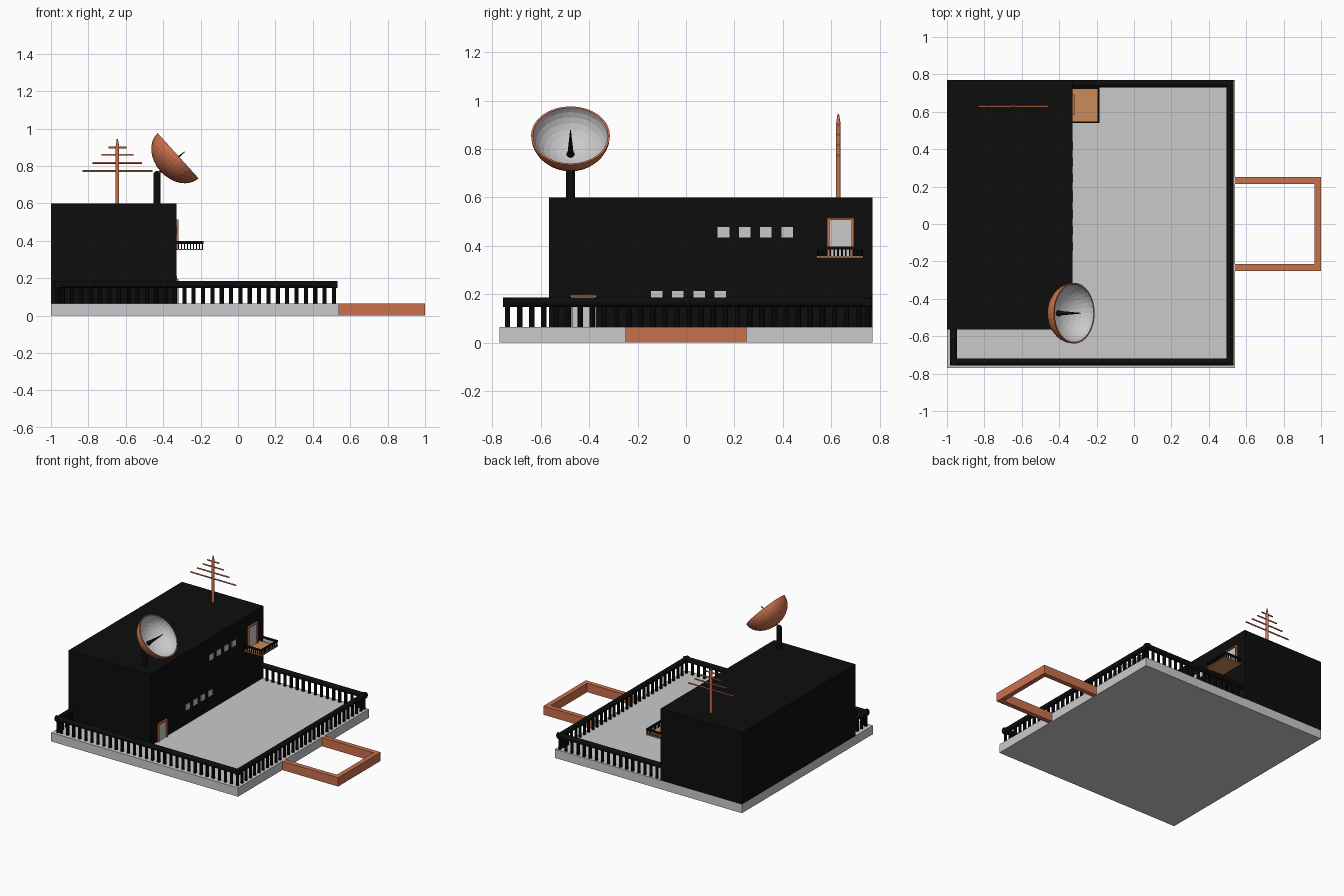
import bpy, bmesh, math
from mathutils import Vector

if "Cube" in bpy.data.objects:
    bpy.data.objects.remove(bpy.data.objects["Cube"], do_unlink=True)


def material(name, rgb):
    m = bpy.data.materials.new(name)
    m.use_nodes = True
    m.diffuse_color = (*rgb, 1)
    m.node_tree.nodes["Principled BSDF"].inputs["Base Color"].default_value = (*rgb, 1)
    return m


GREY = material("light grey", (0.59, 0.59, 0.59))
BLACK = material("black", (0.004, 0.004, 0.004))
RUST = material("terracotta", (0.59, 0.165, 0.075))
TAN = material("tan wood", (0.59, 0.26, 0.10))


def finish(name, bm, *mats):
    mesh = bpy.data.meshes.new(name)
    bm.normal_update()
    bm.to_mesh(mesh)
    bm.free()
    for m in mats:
        mesh.materials.append(m)
    obj = bpy.data.objects.new(name, mesh)
    bpy.context.collection.objects.link(obj)
    return obj


def add_box(bm, lo, hi):
    lo, hi = Vector(lo), Vector(hi)
    verts = bmesh.ops.create_cube(bm, size=1)["verts"]
    for v in verts:
        v.co = (lo + hi) / 2 + v.co * (hi - lo)


def add_rod(bm, a, b, r1, r2=None, sides=12):
    a, b = Vector(a), Vector(b)
    verts = bmesh.ops.create_cone(bm, cap_ends=True, segments=sides, radius1=r1,
                                  radius2=r1 if r2 is None else r2,
                                  depth=(b - a).length)["verts"]
    turn = Vector((0, 0, 1)).rotation_difference(b - a)
    for v in verts:
        v.co = (a + b) / 2 + turn @ v.co


def box(name, lo, hi, mat):
    bm = bmesh.new()
    add_box(bm, lo, hi)
    return finish(name, bm, mat)


def rod(name, a, b, mat, r1, r2=None):
    bm = bmesh.new()
    add_rod(bm, a, b, r1, r2)
    return finish(name, bm, mat)


def ball(name, centre, radius, mat):
    bm = bmesh.new()
    for v in bmesh.ops.create_uvsphere(bm, u_segments=12, v_segments=8, radius=radius)["verts"]:
        v.co += Vector(centre)
    finish(name, bm, mat)


# Ground slab and main block
FLOOR, WALL, ROOF = 0.065, -0.33, 0.6
box("terrace_slab", (-1, -0.77, 0), (0.54, 0.77, FLOOR), GREY)
box("house_block", (-1, -0.565, FLOOR), (WALL, 0.77, ROOF), BLACK)

# Open frame on the left side of the slab
bm = bmesh.new()
for s in (-1, 1):
    add_box(bm, (0.54, s * 0.25 - 0.0175 - s * 0.0175, 0), (1, s * 0.25 + 0.0175 - s * 0.0175, FLOOR))
add_box(bm, (0.965, -0.215, 0), (1, 0.215, FLOOR))
finish("side_frame", bm, RUST)


# Terrace balustrade
def balustrade(name, a, b):
    a, b = Vector((*a, 0)), Vector((*b, 0))
    step = (b - a).normalized()
    up = Vector((0, 0, 0.167))
    bm = bmesh.new()
    add_rod(bm, a + up - step * 0.019, b + up + step * 0.019, 0.019)
    for i in range(int((b - a).length / 0.05) + 1):
        p = a + step * 0.05 * i
        add_rod(bm, p + Vector((0, 0, FLOOR)), p + up, 0.011, sides=8)
    finish(name, bm, BLACK)


X, Y, LEFT = 0.513, 0.737, -0.965
balustrade("front_balustrade", (X, -Y), (LEFT, -Y))
balustrade("left_balustrade", (X, -Y), (X, 0.75))
balustrade("back_balustrade", (X, 0.75), (WALL, 0.75))
balustrade("right_balustrade", (LEFT, -Y), (LEFT, -0.565))


# Doors with frames
def door(name, y0, y1, z0, z1, t=0.009):
    box(name + "_panel", (WALL, y0 + t, z0), (WALL + 0.004, y1 - t, z1 - t), GREY)
    bm = bmesh.new()
    front = WALL + 0.012
    add_box(bm, (WALL, y0, z0), (front, y0 + t, z1))
    add_box(bm, (WALL, y1 - t, z0), (front, y1, z1))
    add_box(bm, (WALL, y0 + t, z1 - t), (front, y1 - t, z1))
    finish(name + "_frame", bm, RUST)


door("ground_door", -0.477, -0.37, FLOOR, 0.197)
door("balcony_door", 0.583, 0.693, 0.357, 0.515)

# Window plates in two rows
for row, start, z in (("upper", 0.131, 0.435), ("lower", -0.145, 0.171)):
    for i in range(4):
        y = start + i * 0.0875
        box(f"{row}_window", (WALL, y, z), (WALL + 0.004, y + 0.048, z + 0.042), GREY)

# Balcony floor and railing
B0, B1, BX = 0.54, 0.732, -0.185
box("balcony_floor", (WALL, B0, 0.35), (BX, B1, 0.357), TAN)
bm = bmesh.new()
T, Z0, Z1 = 0.009, 0.384, 0.398
for y in (B0, B1 - T):
    add_box(bm, (WALL, y, Z0), (BX, y + T, Z1))
    for i in range(9):
        x = WALL + 0.012 + i * 0.016
        add_rod(bm, (x, y + T / 2, 0.357), (x, y + T / 2, Z0), 0.0035, sides=6)
add_box(bm, (BX - T, B0 + T, Z0), (BX, B1 - T, Z1))
for i in range(12):
    y = B0 + 0.008 + i * 0.016
    add_rod(bm, (BX - T / 2, y, 0.357), (BX - T / 2, y, Z0), 0.0035, sides=6)
finish("balcony_railing", bm, BLACK)

# Roof aerial
AX, AY = -0.645, 0.629
rod("aerial_mast", (AX, AY, ROOF), (AX, AY, 0.9), RUST, 0.01)
rod("aerial_tip", (AX, AY, 0.9), (AX, AY, 0.945), RUST, 0.01, 0.003)
for half, z in ((0.048, 0.9), (0.085, 0.86), (0.132, 0.817), (0.187, 0.773)):
    rod("aerial_bar", (AX - half, AY, z), (AX + half, AY, z), RUST, 0.005)

# Dish bowl: an outer and an inner shell joined by a rim
PX, PY = -0.433, -0.477
SEG, RINGS = 32, 8
CENTRE = Vector((-0.32, PY, 0.855))
AXIS = Vector((0.74, 0, 0.67)).normalized()
tilt = Vector((0, 0, 1)).rotation_difference(AXIS)
bm = bmesh.new()
profile = []
for shell, (r, d) in enumerate(((0.163, 0.126), (0.155, 0.118))):
    angles = [math.pi / 2 * i / RINGS for i in range(RINGS + 1)]
    for a in (reversed(angles) if shell else angles):
        profile.append(bm.verts.new((r * math.sin(a), 0, -d * math.cos(a))))
edges = [bm.edges.new(pair) for pair in zip(profile, profile[1:])]
bmesh.ops.spin(bm, geom=profile + edges, axis=(0, 0, 1), cent=(0, 0, 0),
               angle=2 * math.pi, steps=SEG)
bmesh.ops.remove_doubles(bm, verts=bm.verts, dist=0.0005)
bmesh.ops.recalc_face_normals(bm, faces=bm.faces)
for f in bm.faces:
    c = f.calc_center_median()
    outward = f.normal.dot(Vector((c.x, c.y, c.z))) > 0
    f.material_index = 0 if outward or c.z > -0.001 else 1
for v in bm.verts:
    v.co = CENTRE + tilt @ v.co
finish("dish_bowl", bm, RUST, GREY)

# Dish post and feed spike
rod("dish_post", (PX, PY, ROOF), (PX, PY, 0.755), BLACK, 0.018)
ball("dish_joint", (PX, PY, 0.755), 0.019, BLACK)
foot = CENTRE - AXIS * 0.115
ball("feed_base", foot, 0.016, BLACK)
rod("feed_spike", foot, (-0.285, PY, 0.876), BLACK, 0.013, 0.002)
